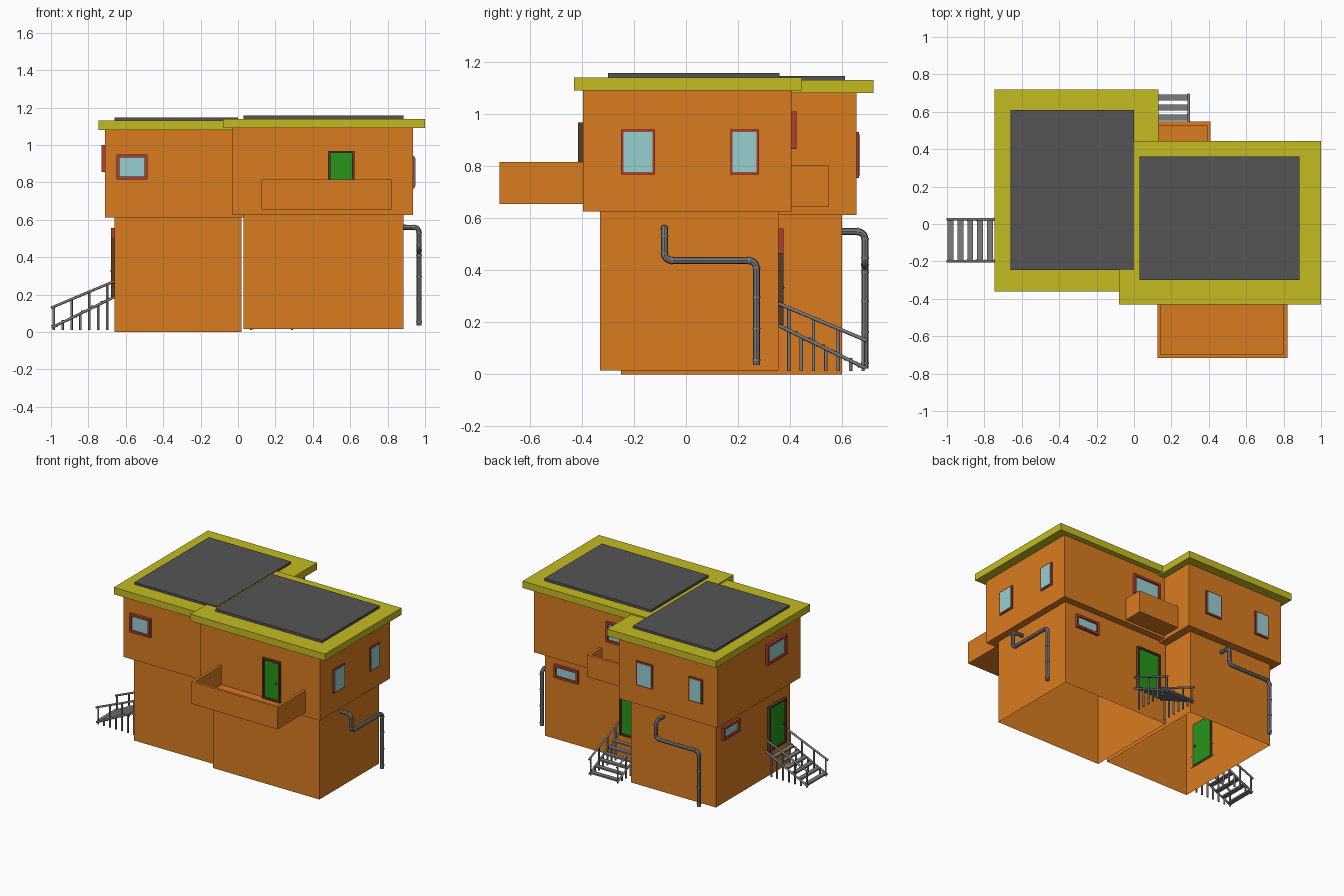
import bpy, bmesh, math
from mathutils import Matrix, Vector

if "Cube" in bpy.data.objects:
    bpy.data.objects.remove(bpy.data.objects["Cube"])


def mat(name, rgb):
    m = bpy.data.materials.new(name)
    m.diffuse_color = (*rgb, 1)
    m.use_nodes = True
    m.node_tree.nodes["Principled BSDF"].inputs["Base Color"].default_value = m.diffuse_color
    return m


ORANGE = mat("orange_wall", (0.70, 0.20, 0.015))
YELLOW = mat("yellow_trim", (0.56, 0.50, 0.015))
DARK = mat("dark_roof", (0.09, 0.09, 0.09))
RED = mat("red_frame", (0.42, 0.05, 0.03))
BROWN = mat("brown_frame", (0.10, 0.045, 0.02))
GREEN = mat("green_door", (0.02, 0.30, 0.01))
GLASS = mat("pale_glass", (0.31, 0.63, 0.64))
METAL = mat("grey_metal", (0.2, 0.2, 0.21))


def finish(name, bm, material, matrix=None):
    if matrix is not None:
        bm.transform(matrix)
    bmesh.ops.recalc_face_normals(bm, faces=bm.faces)
    me = bpy.data.meshes.new(name)
    bm.to_mesh(me)
    bm.free()
    me.materials.append(material)
    ob = bpy.data.objects.new(name, me)
    bpy.context.collection.objects.link(ob)
    return ob


def add_box(bm, x0, x1, y0, y1, z0, z1):
    m = Matrix.Translation(((x0 + x1) / 2, (y0 + y1) / 2, (z0 + z1) / 2))
    m = m @ Matrix.Diagonal((x1 - x0, y1 - y0, z1 - z0, 1))
    bmesh.ops.create_cube(bm, size=1, matrix=m)


def add_rod(bm, a, b, r, n=10):
    a, b = Vector(a), Vector(b)
    d = b - a
    m = Matrix.Translation((a + b) / 2) @ d.to_track_quat('Z', 'Y').to_matrix().to_4x4()
    bmesh.ops.create_cone(bm, cap_ends=True, segments=n, radius1=r, radius2=r,
                          depth=d.length, matrix=m)


def box(name, dims, material):
    bm = bmesh.new()
    add_box(bm, *dims)
    return finish(name, bm, material)


def smooth(ob):
    bpy.ops.object.select_all(action='DESELECT')
    ob.select_set(True)
    bpy.context.view_layer.objects.active = ob
    bpy.ops.object.shade_smooth_by_angle(angle=math.radians(40))


# walls: one shell per wing, overhanging upper floor, open underneath
def wing(name, low, up, z0, z1, z2):
    bm = bmesh.new()
    rings = []
    for (x0, x1, y0, y1), z in ((low, z0), (low, z1), (up, z1), (up, z2)):
        rings.append([bm.verts.new(p) for p in
                      ((x0, y0, z), (x1, y0, z), (x1, y1, z), (x0, y1, z))])
    for a, b in zip(rings, rings[1:]):
        for i in range(4):
            j = (i + 1) % 4
            bm.faces.new((a[i], a[j], b[j], b[i]))
    bm.faces.new(rings[-1])
    finish(name, bm, ORANGE)


wing("left_wing_walls", (-0.66, 0.02, -0.25, 0.60), (-0.71, 0.08, -0.30, 0.655), 0, 0.613, 1.08)
wing("right_wing_walls", (0.03, 0.885, -0.33, 0.355), (-0.03, 0.935, -0.395, 0.405), 0.015, 0.625, 1.09)

# roofs
box("left_roof_slab", (-0.745, 0.13, -0.36, 0.72, 1.08, 1.13), YELLOW)
box("right_roof_slab", (-0.08, 1.0, -0.43, 0.445, 1.09, 1.14), YELLOW)
box("left_roof_panel", (-0.66, 0.0, -0.245, 0.61, 1.125, 1.146), DARK)
box("right_roof_panel", (0.03, 0.885, -0.30, 0.36, 1.135, 1.158), DARK)


# balconies: trays made of a floor and three parapets
def balcony(name, x0, x1, y_wall, y_out, z0, z1, t=0.02):
    s = 1 if y_out > y_wall else -1
    lo, hi = min(y_wall, y_out), max(y_wall, y_out)
    bm = bmesh.new()
    add_box(bm, x0, x1, lo, hi, z0, z0 + t)
    for x in (x0, x1 - t):
        add_box(bm, x, x + t, lo, hi, z0 + t, z1)
    e0, e1 = sorted((y_out, y_out - s * t))
    add_box(bm, x0 + t, x1 - t, e0, e1, z0 + t, z1)
    finish(name, bm, ORANGE)


balcony("front_balcony", 0.125, 0.82, -0.395, -0.717, 0.655, 0.815)
balcony("back_balcony", 0.08, 0.41, 0.405, 0.547, 0.642, 0.802)


# openings are built in local axes (u along wall, -y outward) and turned onto a wall
TURN = {'front': 0, 'right': 90, 'back': 180, 'left': 270}


def opening(name, side, wall, a, b, z0, z1, fill, frame, w, d_frame, d_fill):
    s = {'front': 1, 'right': 1, 'back': -1, 'left': -1}[side]
    u0, u1 = sorted((a * s, b * s))
    m = Matrix.Rotation(math.radians(TURN[side]), 4, 'Z')
    y = -abs(wall)
    bm = bmesh.new()
    for u in (u0, u1 - w):
        add_box(bm, u, u + w, y - d_frame, y + 0.004, z0, z1)
    for z in (z0, z1 - w):
        add_box(bm, u0 + w, u1 - w, y - d_frame, y + 0.004, z, z + w)
    finish(name + "_frame", bm, frame, m)
    bm = bmesh.new()
    add_box(bm, u0 + w, u1 - w, y - d_fill, y + 0.006, z0 + w, z1 - w)
    finish(name + "_panel", bm, fill, m)
    if fill == GREEN:
        bm = bmesh.new()
        for yy in (y - d_fill - 0.006, y + 0.01):
            bmesh.ops.create_icosphere(bm, subdivisions=2, radius=0.008,
                matrix=Matrix.Translation((u1 - w - 0.018, yy, z0 * 0.55 + z1 * 0.45)))
        smooth(finish(name + "_knob", bm, BROWN, m))


for name, side, wall, a, b, z0, z1 in (
        ("front_window", 'front', -0.30, -0.65, -0.485, 0.815, 0.95),
        ("upper_left_window", 'left', -0.71, -0.12, 0.10, 0.855, 1.0),
        ("lower_left_window", 'left', -0.66, 0.345, 0.535, 0.462, 0.555),
        ("upper_back_window", 'back', 0.405, 0.125, 0.35, 0.865, 1.01),
        ("lower_back_window", 'back', 0.355, 0.61, 0.80, 0.465, 0.56)):
    opening(name, side, wall, a, b, z0, z1, GLASS, RED, 0.016, 0.02, 0.008)
for name, side, wall, a, b, z0, z1 in (
        ("right_window_1", 'right', 0.935, -0.25, -0.12, 0.768, 0.94),
        ("right_window_2", 'right', 0.935, 0.17, 0.28, 0.768, 0.94),
        ("back_tall_window_1", 'back', 0.655, -0.195, -0.065, 0.755, 0.93),
        ("back_tall_window_2", 'back', 0.655, -0.595, -0.485, 0.755, 0.93)):
    opening(name, side, wall, a, b, z0, z1, GLASS, RED, 0.009, 0.009, 0.013)
for name, side, wall, a, b, z0, z1 in (
        ("balcony_door", 'front', -0.395, 0.482, 0.622, 0.675, 0.968),
        ("left_door", 'left', -0.66, -0.185, 0.01, 0.18, 0.503),
        ("back_door", 'back', 0.355, 0.085, 0.275, 0.19, 0.51)):
    opening(name, side, wall, a, b, z0, z1, GREEN, BROWN, 0.012, 0.02, 0.009)


# stairs: u runs outward from the wall along local +y, x is across
def stairs(name, origin, angle):
    m = Matrix.Translation(origin) @ Matrix.Rotation(math.radians(angle), 4, 'Z')
    rail = lambda u: 0.272 - 0.42 * u
    string = lambda u: 0.188 - 0.49 * u
    rods = bmesh.new()
    for x in (-0.112, 0.112):
        add_rod(rods, (x, 0.0, rail(0)), (x, 0.34, rail(0.34)), 0.007)
        add_rod(rods, (x, 0.0, string(0)), (x, 0.335, string(0.335)), 0.007)
        for i in range(7):
            u = 0.04 + i * 0.0475
            add_rod(rods, (x * 0.97, u, 0.012),
                    (x * 0.97, u, string(u) if i % 2 else rail(u)), 0.0065)
    smooth(finish(name + "_railing", rods, METAL, m))
    treads = bmesh.new()
    for i in range(6):
        u = 0.058 + i * 0.0525
        add_box(treads, -0.108, 0.108, u - 0.016, u + 0.016, string(u) - 0.004, string(u) + 0.007)
    finish(name + "_treads", treads, METAL, m)


stairs("left_stairs", (-0.66, -0.087, 0), 90)
stairs("back_stairs", (0.18, 0.355, 0), 0)


# drain pipes: rounded path swept with a circle, ring collars at the joints
def pipe(name, pts, r=0.0135, bend=0.028):
    pts = [Vector(p) for p in pts]
    path, rings = [pts[0]], []
    for p, c, n in zip(pts, pts[1:], pts[2:]):
        d0, d1 = (p - c).normalized(), (n - c).normalized()
        a, b = c + d0 * bend, c + d1 * bend
        rings += [(a, d0), (b, d1)]
        o = a + b - c
        for i in range(7):
            t = i / 6 * math.pi / 2
            path.append(o - d1 * bend * math.cos(t) - d0 * bend * math.sin(t))
    path.append(pts[-1])
    last = pts[-2] - pts[-1]
    rings += [(pts[-1] + last * f, last.normalized()) for f in (0.05, 0.35, 0.65)]
    cu = bpy.data.curves.new(name, 'CURVE')
    cu.dimensions = '3D'
    cu.bevel_depth, cu.bevel_resolution, cu.use_fill_caps = r, 2, True
    sp = cu.splines.new('POLY')
    sp.points.add(len(path) - 1)
    for q, v in zip(sp.points, path):
        q.co = (*v, 1)
    cu.materials.append(METAL)
    ob = bpy.data.objects.new(name, cu)
    bpy.context.collection.objects.link(ob)
    bpy.ops.object.select_all(action='DESELECT')
    ob.select_set(True)
    bpy.context.view_layer.objects.active = ob
    bpy.ops.object.convert(target='MESH')
    smooth(bpy.context.view_layer.objects.active)
    bm = bmesh.new()
    for c, d in rings:
        add_rod(bm, c - d * 0.003, c + d * 0.003, r + 0.002, 12)
    smooth(finish(name + "_collars", bm, METAL))


pipe("right_drain_pipe", ((0.88, -0.083, 0.56), (0.968, -0.083, 0.56), (0.968, -0.083, 0.437),
                          (0.968, 0.27, 0.437), (0.968, 0.27, 0.035)))
pipe("back_drain_pipe", ((-0.24, 0.595, 0.548), (-0.24, 0.687, 0.548), (-0.24, 0.687, 0.42),
                         (-0.585, 0.687, 0.42), (-0.585, 0.687, 0.022)))
